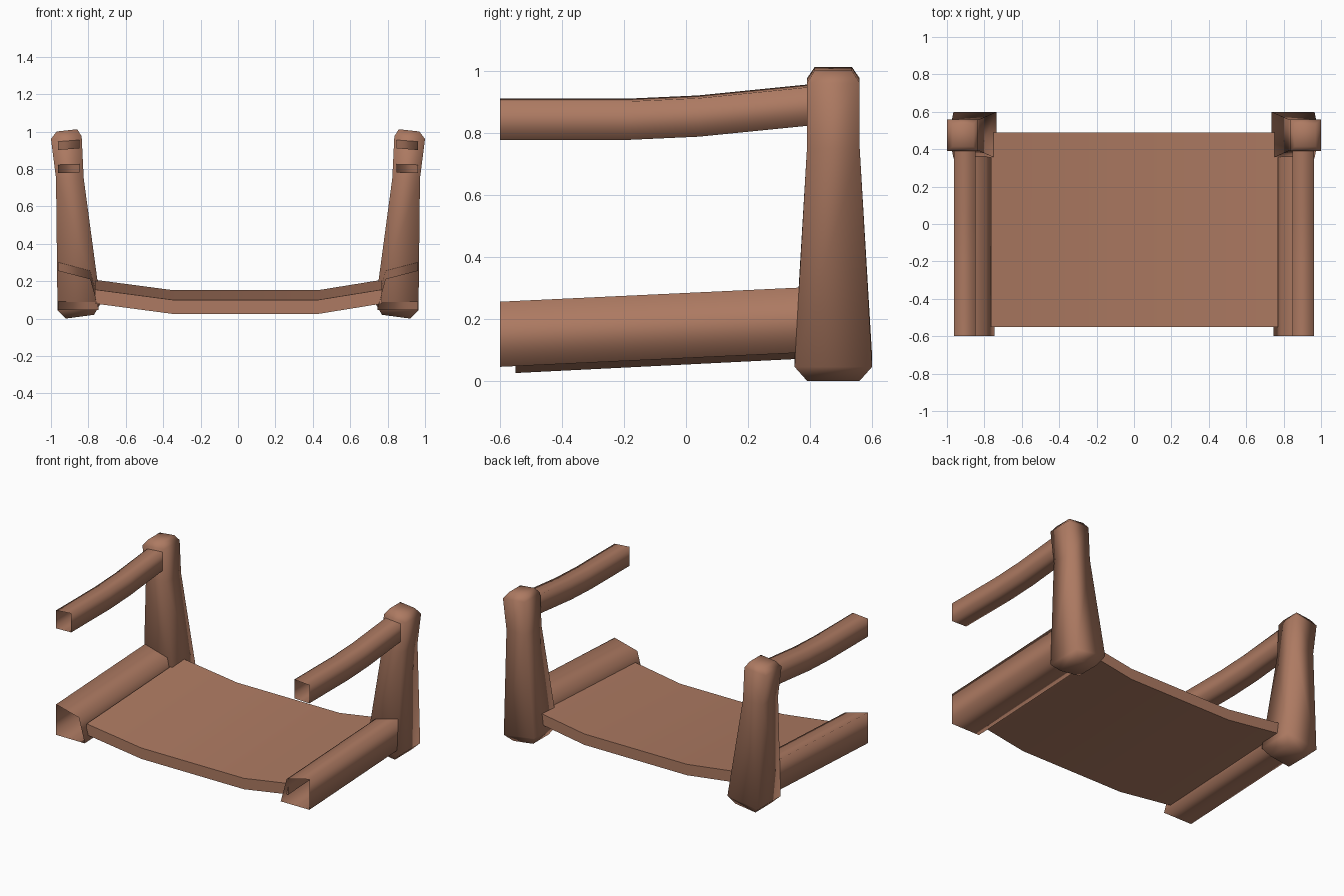
import bpy, bmesh, math

if "Cube" in bpy.data.objects:
    bpy.data.objects.remove(bpy.data.objects["Cube"])

wood = bpy.data.materials.new("warm brown wood")
wood.diffuse_color = (0.42, 0.195, 0.122, 1)
wood.use_nodes = True
wood.node_tree.nodes["Principled BSDF"].inputs["Base Color"].default_value = wood.diffuse_color


def loft(name, rings, caps=True, angle=180):
    """Skin a list of equally sized rings of points; optionally close the ends."""
    bm = bmesh.new()
    loops = [[bm.verts.new(p) for p in ring] for ring in rings]
    n = len(loops[0])
    for a, b in zip(loops, loops[1:]):
        for i in range(n):
            j = (i + 1) % n
            bm.faces.new((a[i], a[j], b[j], b[i]))
    if caps:
        bm.faces.new(loops[0])
        bm.faces.new(loops[-1])
    bmesh.ops.recalc_face_normals(bm, faces=bm.faces)
    if not caps:
        # open tubes: make sure the walls face away from the tube axis
        c = sum((v.co for v in loops[0] + loops[-1]), bm.verts[:][0].co * 0) / (2 * n)
        f = max(bm.faces, key=lambda f: abs(f.calc_center_median().x - c.x))
        if (f.calc_center_median().x - c.x) * f.normal.x < 0:
            bmesh.ops.reverse_faces(bm, faces=bm.faces)
    me = bpy.data.meshes.new(name)
    bm.to_mesh(me)
    bm.free()
    me.materials.append(wood)
    ob = bpy.data.objects.new(name, me)
    bpy.context.collection.objects.link(ob)
    bpy.context.view_layer.objects.active = ob
    ob.select_set(True)
    bpy.ops.object.shade_smooth_by_angle(angle=math.radians(angle))
    ob.select_set(False)
    return ob


# Post levels: inner x, inner z, outer x, outer z, front y, back y
POST = [(0.77, 0.02, 0.92, 0.00, 0.39, 0.56),
        (0.735, 0.08, 0.965, 0.045, 0.35, 0.60),
        (0.825, 0.75, 0.973, 0.75, 0.39, 0.56),
        (0.836, 0.975, 1.00, 0.96, 0.39, 0.56),
        (0.86, 1.012, 0.97, 1.00, 0.415, 0.535)]
# Handrail stations: y, bottom z, top z
RAIL = [(-0.60, 0.78, 0.907), (-0.18, 0.78, 0.907), (0.04, 0.79, 0.917), (0.42, 0.828, 0.955)]
# Side beam section (x, z) at the front end
BEAM = [(0.963, 0.045), (0.963, 0.255), (0.79, 0.21), (0.745, 0.045)]

for side, s in (("left", -1), ("right", 1)):
    # tapered end post
    loft(side + "_post", [[(s * xi, y0, zi), (s * xo, y0, zo), (s * xo, y1, zo), (s * xi, y1, zi)]
                          for xi, zi, xo, zo, y0, y1 in POST])
    # curved handrail, open at the ends
    loft(side + "_handrail", [[(s * 0.848, y, z0), (s * 0.963, y, z0 - 0.003),
                               (s * 0.963, y, z1 - 0.006), (s * 0.848, y, z1 + 0.003)]
                              for y, z0, z1 in RAIL], caps=False)
    # sloping side beam, open at the ends
    loft(side + "_beam", [[(s * x, y, z + dz) for x, z in BEAM]
                          for y, dz in ((-0.60, 0), (0.42, 0.048))], caps=False)

# sagging deck, rising towards the back
SAG = [(-0.765, 0.08), (-0.35, 0.025), (0.43, 0.025), (0.77, 0.08)]
loft("deck", [[(x, -0.55, z), (x, 0.49, z + 0.052), (x, 0.49, z + 0.127), (x, -0.55, z + 0.075)]
              for x, z in SAG], angle=30)
